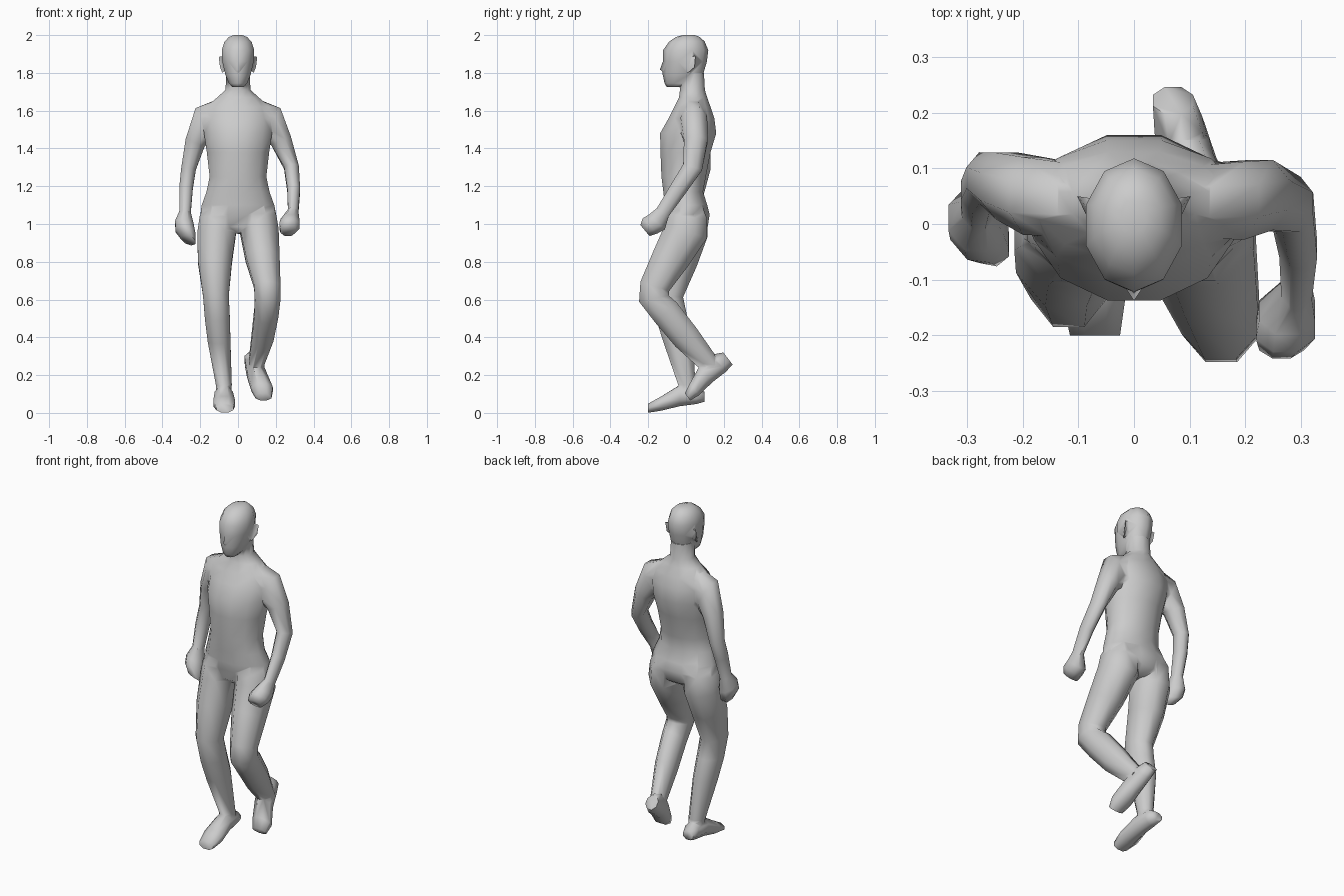
import bpy, bmesh
from math import cos, sin, pi, radians
from mathutils import Vector, Matrix

parts = []


def finish(name, bm):
    bmesh.ops.recalc_face_normals(bm, faces=bm.faces)
    mesh = bpy.data.meshes.new(name)
    bm.to_mesh(mesh)
    bm.free()
    ob = bpy.data.objects.new(name, mesh)
    bpy.context.collection.objects.link(ob)
    parts.append(ob)
    return ob


def loft(name, rings, n=8):
    """Skin of elliptical rings: (x, y, z, rx, ry, tilt about x, tilt about y)."""
    bm = bmesh.new()
    loops = []
    k = 1 / cos(pi / n)
    for r in rings:
        x, y, z, rx, ry, tx, ty = (list(r) + [0, 0])[:7]
        rot = Matrix.Rotation(radians(tx), 3, 'X') @ Matrix.Rotation(radians(ty), 3, 'Y')
        loop = []
        for i in range(n):
            a = 2 * pi * (i + 0.5) / n
            p = rot @ Vector((rx * k * cos(a), ry * k * sin(a), 0))
            loop.append(bm.verts.new(p + Vector((x, y, z))))
        loops.append(loop)
    for a, b in zip(loops, loops[1:]):
        for i in range(n):
            j = (i + 1) % n
            bm.faces.new((a[i], a[j], b[j], b[i]))
    bm.faces.new(loops[0])
    bm.faces.new(loops[-1])
    return finish(name, bm)


def upright(name, sections, n=10):
    """Loft from level sections: (z, half width, front y, back y)."""
    return loft(name, [(0, (f + b) / 2, z, w, (b - f) / 2) for z, w, f, b in sections], n)


def hull(name, points):
    bm = bmesh.new()
    for p in points:
        bm.verts.new(p)
    bmesh.ops.convex_hull(bm, input=bm.verts)
    return finish(name, bm)


# Torso with neck
body = upright("body", [
    (0.95, 0.07, -0.04, 0.06), (0.985, 0.15, -0.085, 0.115), (1.05, 0.202, -0.108, 0.125),
    (1.10, 0.192, -0.112, 0.113), (1.17, 0.167, -0.12, 0.09), (1.25, 0.15, -0.13, 0.105),
    (1.38, 0.165, -0.135, 0.13), (1.48, 0.18, -0.137, 0.16), (1.56, 0.19, -0.092, 0.15),
    (1.62, 0.17, -0.062, 0.13), (1.67, 0.11, -0.037, 0.112), (1.71, 0.066, -0.032, 0.10),
    (1.80, 0.062, -0.04, 0.095)], 12)

# Head, nose and ears
upright("head", [
    (1.725, 0.03, -0.10, -0.02), (1.745, 0.048, -0.11, 0.03), (1.79, 0.067, -0.118, 0.085),
    (1.86, 0.083, -0.117, 0.105), (1.92, 0.086, -0.116, 0.112), (1.965, 0.072, -0.085, 0.095),
    (1.99, 0.048, -0.05, 0.07), (2.0, 0.022, -0.015, 0.045)])
hull("nose", [(0, -0.138, 1.818), (0, -0.112, 1.89), (-0.022, -0.105, 1.81),
              (0.022, -0.105, 1.81), (0, -0.105, 1.79)])
for s, side in ((-1, "left"), (1, "right")):
    hull(side + "_ear", [(s * x, y, z) for x, y, z in (
        (0.06, 0.0, 1.89), (0.06, 0.0, 1.82), (0.083, 0.01, 1.80), (0.102, 0.05, 1.885),
        (0.095, 0.045, 1.83), (0.06, 0.04, 1.83), (0.07, 0.045, 1.89))])

# Arms: shoulder, upper arm, elbow, wrist, then fist
loft("right_arm", [
    (0.05, 0.04, 1.565, 0.10, 0.055, 0, -87), (0.12, 0.04, 1.55, 0.10, 0.066, 0, -80),
    (0.18, 0.042, 1.53, 0.095, 0.07, 0, -62), (0.228, 0.052, 1.44, 0.057, 0.063, 0, -24),
    (0.283, 0.035, 1.30, 0.039, 0.052, -18, -5), (0.295, -0.045, 1.18, 0.034, 0.045, -38),
    (0.293, -0.125, 1.06, 0.028, 0.038, -38)])
loft("right_hand", [
    (0.292, -0.115, 1.072, 0.026, 0.034, -40), (0.275, -0.155, 1.01, 0.05, 0.058, -42),
    (0.272, -0.19, 0.99, 0.053, 0.056, -45), (0.265, -0.217, 0.965, 0.04, 0.038, -50)])
loft("left_arm", [
    (-0.05, 0.04, 1.565, 0.10, 0.055, 0, 87), (-0.12, 0.045, 1.55, 0.10, 0.066, 0, 80),
    (-0.18, 0.05, 1.53, 0.095, 0.07, 0, 62), (-0.227, 0.068, 1.43, 0.054, 0.06, 0, 22),
    (-0.262, 0.083, 1.29, 0.039, 0.046, -5, 3), (-0.275, 0.06, 1.19, 0.036, 0.042, -14),
    (-0.28, 0.025, 1.06, 0.03, 0.036, -18)])
loft("left_hand", [
    (-0.28, 0.03, 1.07, 0.028, 0.034, -18), (-0.284, 0.008, 1.0, 0.05, 0.06, -22, 10),
    (-0.278, -0.012, 0.955, 0.054, 0.062, -28, 15), (-0.262, -0.035, 0.915, 0.04, 0.045, -32, 20)])

# Straight leg and its foot
loft("left_leg", [
    (-0.10, 0.005, 1.13, 0.06, 0.07), (-0.107, 0.005, 1.04, 0.096, 0.108),
    (-0.113, 0.0, 0.95, 0.102, 0.115, -10),
    (-0.122, -0.045, 0.80, 0.09, 0.105, -12), (-0.117, -0.1, 0.62, 0.068, 0.085, -5),
    (-0.109, -0.075, 0.50, 0.066, 0.082, 8), (-0.10, -0.04, 0.38, 0.06, 0.078, 10),
    (-0.075, 0.005, 0.15, 0.042, 0.045, 8), (-0.075, 0.01, 0.08, 0.04, 0.045)])
loft("left_foot", [
    (-0.082, 0.098, 0.085, 0.032, 0.026, 90), (-0.078, 0.055, 0.095, 0.043, 0.048, 90),
    (-0.075, -0.035, 0.09, 0.048, 0.055, 90), (-0.073, -0.13, 0.05, 0.058, 0.038, 90),
    (-0.07, -0.2, 0.025, 0.045, 0.024, 90)])

# Bent leg and its lifted foot
loft("right_leg", [
    (0.10, 0.005, 1.13, 0.06, 0.07), (0.107, 0.005, 1.04, 0.096, 0.108, -8),
    (0.113, 0.0, 0.96, 0.102, 0.117, -17),
    (0.13, -0.08, 0.82, 0.09, 0.1, -28), (0.155, -0.165, 0.67, 0.07, 0.08, -18),
    (0.157, -0.17, 0.605, 0.068, 0.08, 12), (0.15, -0.105, 0.53, 0.064, 0.078, 45),
    (0.13, 0.0, 0.40, 0.058, 0.074, 42), (0.10, 0.11, 0.275, 0.042, 0.055, 42),
    (0.095, 0.14, 0.24, 0.04, 0.046, 42)])
loft("right_foot", [
    (0.07, 0.222, 0.288, 0.036, 0.04, -53), (0.08, 0.178, 0.264, 0.043, 0.057, -53),
    (0.098, 0.105, 0.205, 0.05, 0.055, -53), (0.128, 0.045, 0.125, 0.056, 0.04, -53),
    (0.135, 0.008, 0.085, 0.042, 0.024, -53)])

# Weld all parts into one continuous skin
bpy.context.view_layer.objects.active = body
body.select_set(True)
for part in parts[1:]:
    mod = body.modifiers.new("weld", 'BOOLEAN')
    mod.operation = 'UNION'
    mod.solver = 'EXACT'
    mod.object = part
    bpy.ops.object.modifier_apply(modifier=mod.name)
    bpy.data.objects.remove(part)
bm = bmesh.new()
bm.from_mesh(body.data)
bmesh.ops.remove_doubles(bm, verts=bm.verts, dist=0.006)
bm.to_mesh(body.data)
bm.free()
bpy.ops.object.shade_smooth_by_angle(angle=radians(75))
